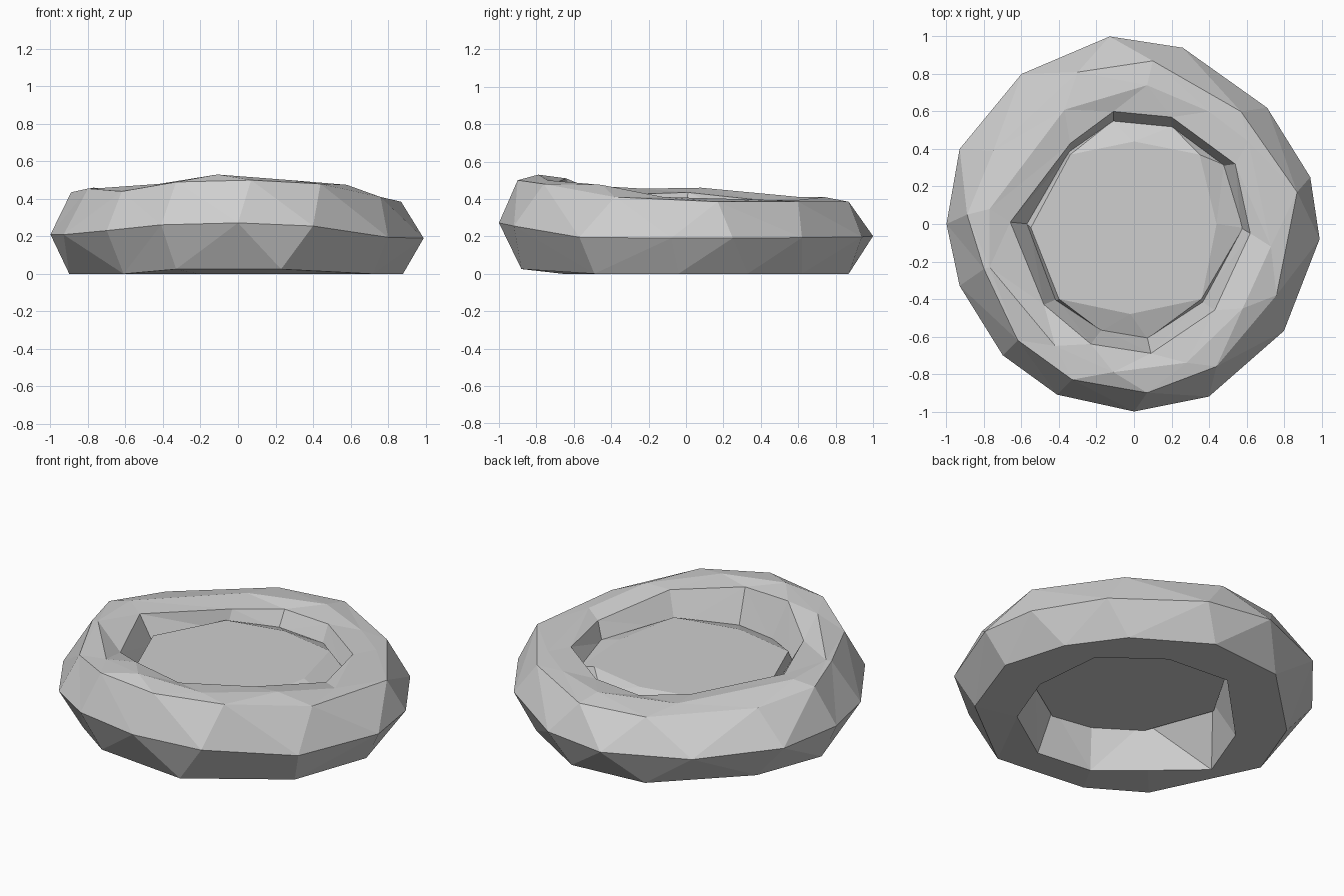
import bpy
import bmesh
from math import atan2, tau

cube = bpy.data.objects.get("Cube")
if cube:
    bpy.data.objects.remove(cube, do_unlink=True)

stone = bpy.data.materials.new("grey stone")
stone.use_nodes = True
grey = (0.62, 0.62, 0.62, 1)
stone.diffuse_color = grey
stone.node_tree.nodes["Principled BSDF"].inputs["Base Color"].default_value = grey


def loop(bm, outline, height=None, scale=1.0):
    """Add an outline as vertices ordered by angle, lifted by its own z or a height rule."""
    points = sorted(outline, key=lambda p: atan2(p[1], p[0]))
    return [bm.verts.new((p[0] * scale, p[1] * scale, height(p[0], p[1]) if height else p[2]))
            for p in points]


def stitch(bm, lower, upper):
    """Join two closed loops of any vertex count with a band of triangles."""
    def angle(ring, i):
        v = ring[i % len(ring)].co
        return atan2(v.y, v.x) + tau * (i // len(ring))
    i = j = 0
    while i < len(lower) or j < len(upper):
        a, b = lower[i % len(lower)], upper[j % len(upper)]
        step_lower = j >= len(upper) or (
            i < len(lower)
            and angle(lower, i) + angle(lower, i + 1) <= angle(upper, j) + angle(upper, j + 1))
        if step_lower:
            i += 1
            bm.faces.new((a, lower[i % len(lower)], b))
        else:
            j += 1
            bm.faces.new((a, upper[j % len(upper)], b))


def finish(bm, name):
    bmesh.ops.recalc_face_normals(bm, faces=bm.faces)
    mesh = bpy.data.meshes.new(name)
    bm.to_mesh(mesh)
    bm.free()
    mesh.materials.append(stone)
    obj = bpy.data.objects.new(name, mesh)
    bpy.context.collection.objects.link(obj)


# Outlines of the chiselled ring, from the foot over the crown and down the inside
foot = [(.23, -.88), (.72, -.49), (.88, -.04), (.77, .33), (.56, .62), (.15, .87), (-.31, .83),
        (-.75, .4), (-.9, 0), (-.61, -.6), (-.33, -.82)]
widest = [(-.13, 1), (.26, .94), (.71, .62), (.94, .25), (.99, -.08), (.8, -.57), (.4, -.92),
          (0, -1), (-.41, -.91), (-.7, -.7), (-.93, -.33), (-1, 0), (-.93, .4), (-.6, .8)]
shoulder = [(.1, .87, .385), (.57, .6, .385), (.87, .17, .385), (.76, -.38, .41), (.44, -.76, .48),
            (.07, -.9, .5), (-.33, -.83, .49), (-.62, -.62, .44), (-.8, -.24, .455),
            (-.89, .05, .435), (-.75, .39, .4), (-.3, .81, .385)]
ridge = [(.07, .74, .41), (.4, .6, .395), (.61, .44, .395), (.73, -.12, .41), (.58, -.45, .475),
         (.28, -.74, .5), (-.11, -.79, .53), (-.42, -.65, .48), (-.77, -.23, .455),
         (-.77, .08, .46), (-.37, .61, .41)]
lip = [(-.11, .6, .385), (.2, .57, .39), (.54, .32, .395), (.62, -.05, .39), (.43, -.46, .47),
       (.09, -.69, .49), (-.23, -.64, .51), (-.48, -.43, .42), (-.66, .01, .435), (-.34, .43, .39)]
waist = [(-.11, .54), (.2, .51), (.47, .31), (.57, -.02), (.36, -.41), (.07, -.6), (-.17, -.56),
         (-.41, -.4), (-.56, 0), (-.34, .38)]
opening = [(.24, .58), (.56, .34), (.6, -.08), (.47, -.43), (.13, -.66), (-.21, -.62),
           (-.45, -.42), (-.71, -.19), (-.57, .18), (-.15, .61)]
basin = [(0, .44), (.35, .37), (.44, 0), (.36, -.4), (-.02, -.48), (-.4, -.4), (-.55, -.02),
         (-.34, .37)]


# Height rules: the front of the ring rises above the back
def middle(x, y):
    return .2 - .01 * x + .16 * max(0, -y - .55)


def ground(x, y):
    return .025 if y < -.7 else 0


# Outer ring
bm = bmesh.new()
rings = [
    loop(bm, foot, ground),
    loop(bm, widest, middle),
    loop(bm, shoulder),
    loop(bm, ridge),
    loop(bm, lip),
    loop(bm, waist, lambda x, y: .28),
    loop(bm, opening, ground),
]
for k, ring in enumerate(rings):
    stitch(bm, ring, rings[(k + 1) % len(rings)])
finish(bm, "stone_ring")

# Slightly raised slab filling the opening
bm = bmesh.new()
under = loop(bm, waist, lambda x, y: .23, 1.01)
edge = loop(bm, waist, lambda x, y: .295, 1.02)
top = loop(bm, basin, lambda x, y: .345)
stitch(bm, under, edge)
stitch(bm, edge, top)
bm.faces.new(under)
bm.faces.new(top)
finish(bm, "inner_slab")
